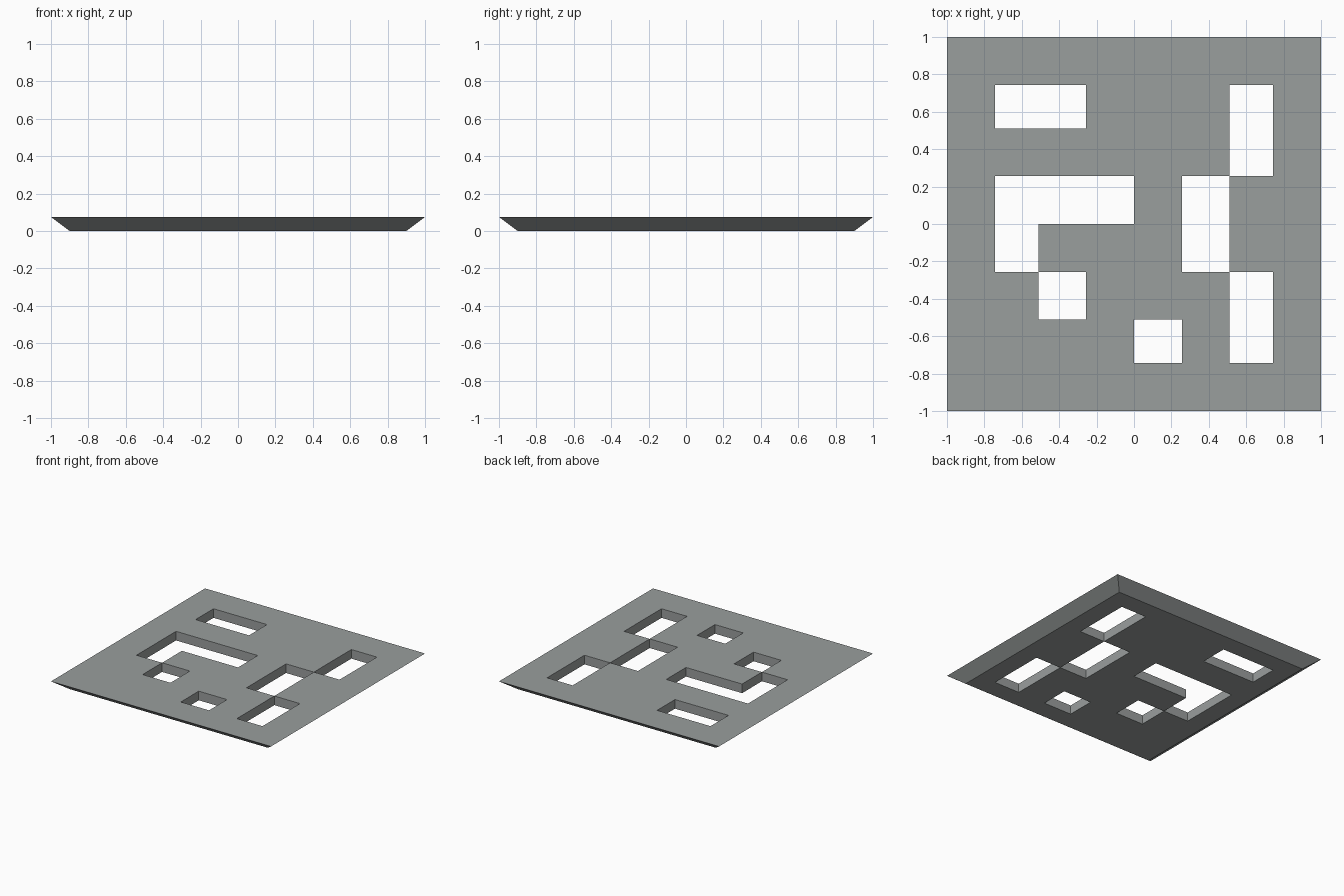
import bpy, bmesh

if "Cube" in bpy.data.objects:
    bpy.data.objects.remove(bpy.data.objects["Cube"])

# Square panel with a pattern of cut-outs, drawn as a map of cells (top row = back)
PATTERN = [
    "........",
    ".##...#.",
    "......#.",
    ".###.#..",
    ".#...#..",
    "..#...#.",
    "....#.#.",
    "........",
]
INNER = [-0.743, -0.51, -0.257, 0.0, 0.257, 0.51, 0.743]
THICKNESS = 0.075
N = len(PATTERN)

bm = bmesh.new()


def layer(half, z):
    """Grid of vertices whose outer border sits at +-half."""
    line = [-half] + INNER + [half]
    return [[bm.verts.new((x, y, z)) for y in line] for x in line]


def solid(i, j):
    return 0 <= i < N and 0 <= j < N and PATTERN[N - 1 - j][i] == "."


bottom = layer(0.90, 0.0)
top = layer(1.0, THICKNESS)

for i in range(N):
    for j in range(N):
        if not solid(i, j):
            continue
        ring = [(i, j), (i + 1, j), (i + 1, j + 1), (i, j + 1)]
        # Upper and lower faces
        bm.faces.new([top[a][b] for a, b in ring])
        bm.faces.new([bottom[a][b] for a, b in reversed(ring)])
        # Walls of the cut-outs and the bevelled outer rim
        neighbours = [(i, j - 1), (i + 1, j), (i, j + 1), (i - 1, j)]
        for k, (ni, nj) in enumerate(neighbours):
            if not solid(ni, nj):
                (a, b), (c, d) = ring[k], ring[(k + 1) % 4]
                bm.faces.new([bottom[a][b], bottom[c][d], top[c][d], top[a][b]])

# Drop grid points not used by any face
bmesh.ops.delete(bm, geom=[v for v in bm.verts if not v.link_faces], context="VERTS")

mesh = bpy.data.meshes.new("cutout_panel")
bm.to_mesh(mesh)
bm.free()
panel = bpy.data.objects.new("cutout_panel", mesh)
bpy.context.collection.objects.link(panel)

# Dark slate grey finish
slate = bpy.data.materials.new("slate_grey")
slate.diffuse_color = (0.322, 0.342, 0.340, 1.0)
slate.use_nodes = True
slate.node_tree.nodes["Principled BSDF"].inputs["Base Color"].default_value = slate.diffuse_color
mesh.materials.append(slate)
